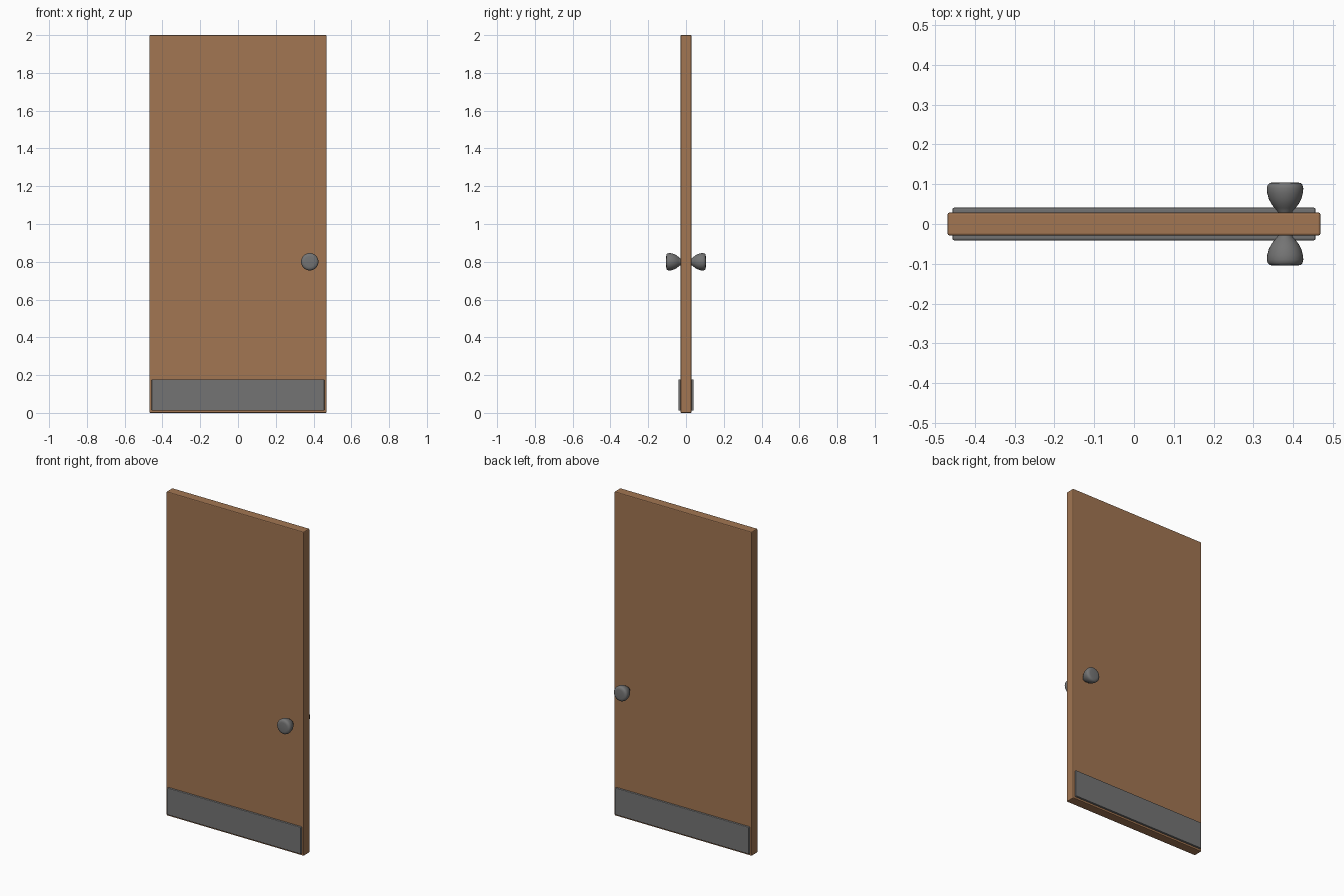
import bpy, bmesh, math
from mathutils import Vector

if "Cube" in bpy.data.objects:
    bpy.data.objects.remove(bpy.data.objects["Cube"])


def material(name, rgb):
    m = bpy.data.materials.new(name)
    m.diffuse_color = (*rgb, 1)
    m.use_nodes = True
    m.node_tree.nodes["Principled BSDF"].inputs["Base Color"].default_value = m.diffuse_color
    return m


WOOD = material("brown wood", (0.36, 0.18, 0.085))
METAL = material("grey metal", (0.175, 0.175, 0.175))


def finish(name, bm, mat):
    bmesh.ops.recalc_face_normals(bm, faces=bm.faces)
    me = bpy.data.meshes.new(name)
    bm.to_mesh(me)
    bm.free()
    me.materials.append(mat)
    ob = bpy.data.objects.new(name, me)
    bpy.context.collection.objects.link(ob)
    return ob


def box(name, lo, hi, bevel, mat):
    lo, hi = Vector(lo), Vector(hi)
    bm = bmesh.new()
    bmesh.ops.create_cube(bm, size=1)
    bmesh.ops.scale(bm, vec=hi - lo, verts=bm.verts)
    bmesh.ops.translate(bm, vec=(lo + hi) / 2, verts=bm.verts)
    ob = finish(name, bm, mat)
    mod = ob.modifiers.new("soft edges", 'BEVEL')
    mod.width = bevel
    mod.segments = 2
    return ob


def knob(name, side):
    # radius / distance from the door centre, turned around the y axis
    profile = [(0.017, 0.025), (0.019, 0.032), (0.026, 0.040), (0.034, 0.050),
               (0.041, 0.063), (0.045, 0.078), (0.046, 0.090), (0.044, 0.098),
               (0.039, 0.103), (0.028, 0.105)]
    n = 32
    bm = bmesh.new()
    rings = [[bm.verts.new((0.38 + r * math.cos(2 * math.pi * i / n), side * y,
                            0.8 + r * math.sin(2 * math.pi * i / n)))
              for i in range(n)] for r, y in profile]
    for a, b in zip(rings, rings[1:]):
        for i in range(n):
            j = (i + 1) % n
            bm.faces.new((a[i], a[j], b[j], b[i]))
    bm.faces.new(rings[0])
    bm.faces.new(rings[-1])
    ob = finish(name, bm, METAL)
    ob.data.shade_smooth()
    return ob


# door slab
box("door_panel", (-0.469, -0.029, 0), (0.469, 0.029, 2), 0.005, WOOD)

# kick plate and knob on each face
for label, s in (("front", -1), ("back", 1)):
    y0, y1 = sorted((s * 0.020, s * 0.041))
    box(label + "_kick_plate", (-0.457, y0, 0.012), (0.457, y1, 0.178), 0.004, METAL)
    knob(label + "_knob", s)
